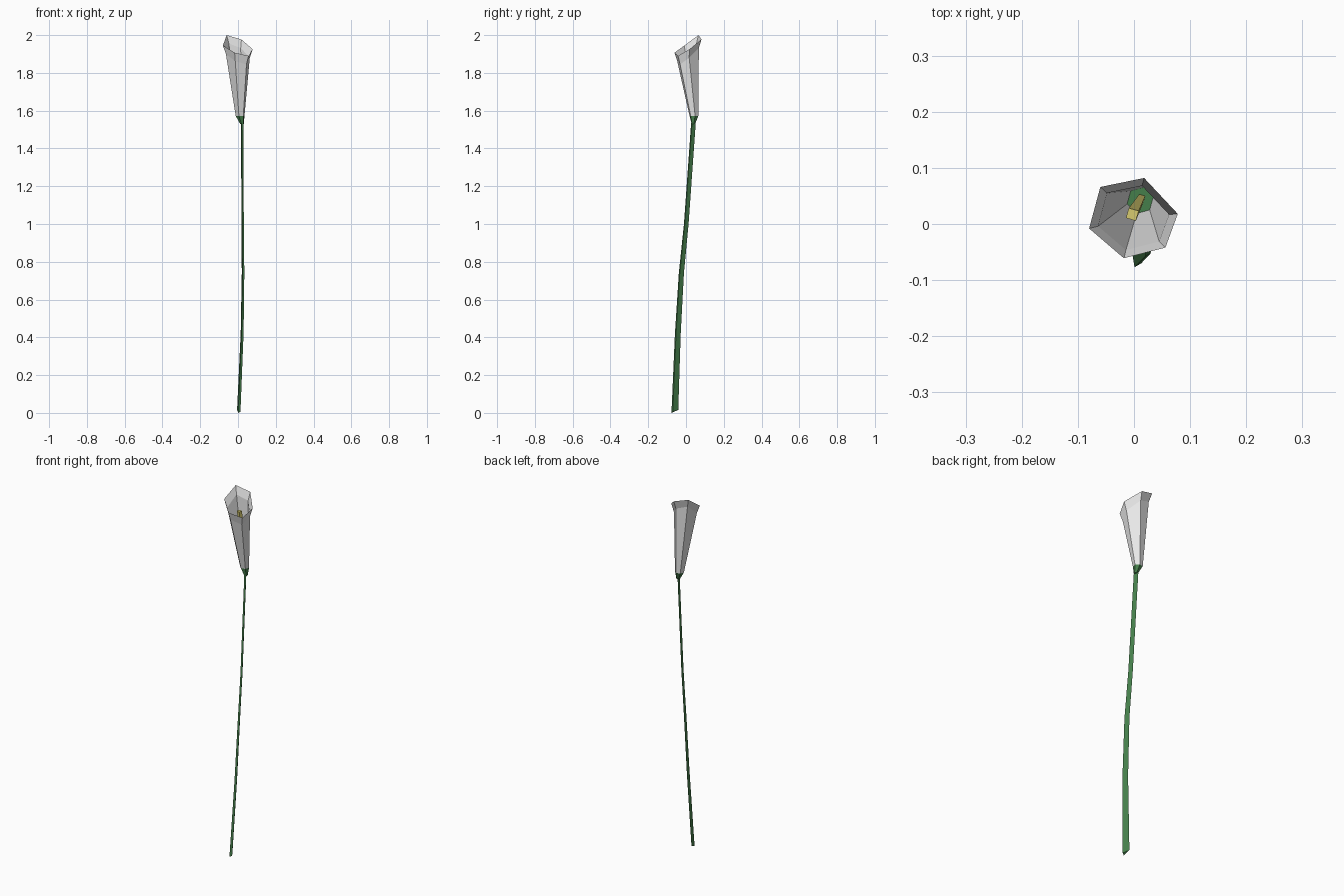
import bpy, math
from mathutils import Vector

if "Cube" in bpy.data.objects:
    bpy.data.objects.remove(bpy.data.objects["Cube"])


def material(name, rgb):
    m = bpy.data.materials.new(name)
    m.diffuse_color = (*rgb, 1)
    m.use_nodes = True
    m.node_tree.nodes["Principled BSDF"].inputs["Base Color"].default_value = m.diffuse_color
    return m


white = material("petal white", (0.8, 0.8, 0.8))
green = material("stem green", (0.06, 0.21, 0.07))
yellow = material("spadix yellow", (0.68, 0.60, 0.16))


def loft(name, rings, mat, cap_start=False, cap_end=False):
    """Skin a list of equal-length rings (counter-clockwise from above)."""
    n = len(rings[0])
    verts = [tuple(p) for r in rings for p in r]
    faces = []
    for k in range(len(rings) - 1):
        for i in range(n):
            j = (i + 1) % n
            faces.append((k*n + i, k*n + j, (k+1)*n + j, (k+1)*n + i))
    if cap_start:
        faces.append(tuple(reversed(range(n))))
    if cap_end:
        faces.append(tuple(range(len(verts) - n, len(verts))))
    me = bpy.data.meshes.new(name)
    me.from_pydata(verts, [], faces)
    me.materials.append(mat)
    ob = bpy.data.objects.new(name, me)
    bpy.context.collection.objects.link(ob)
    return ob


def ring(c, r, n, start=0):
    return [Vector((c[0] + r*math.cos(start + 2*math.pi*i/n),
                    c[1] + r*math.sin(start + 2*math.pi*i/n), c[2]))
            for i in range(n)]


# stem: flattened triangular section, thinning towards the flower
section = [(-0.002, -0.016), (0.010, -0.009), (-0.008, 0.020)]
path = [(0.003, -0.061, 0.0, 1.0), (0.021, -0.045, 0.42, 0.85),
        (0.026, -0.026, 0.74, 0.75), (0.024, 0.000, 1.0, 0.68),
        (0.021, 0.038, 1.535, 0.68)]
stem = [[Vector((x + s*u, y + s*v, z)) for u, v in section] for x, y, z, s in path]
stem[0][1].z, stem[0][2].z = 0.006, 0.016
loft("stem", stem, green, True, True)

# green cup joining the stem to the flower
base = (0.011, 0.042, 1.572)
base_ring = ring(base, 0.024, 6, math.radians(15))
loft("calyx", [ring((0.021, 0.039, 1.53), 0.010, 6, math.radians(15)), base_ring],
     green, True, True)

# trumpet petal with a slanted, flared rim
rim = [Vector(p) for p in [(0.078, 0.018, 1.925), (0.018, 0.082, 1.977),
                           (-0.060, 0.066, 2.0), (-0.080, -0.008, 1.945),
                           (-0.018, -0.061, 1.907), (0.056, -0.042, 1.89)]]
mid = Vector((0.0, 0.012, 0))
lip = [mid + Vector(((p.x - mid.x)*0.8, (p.y - mid.y)*0.8, p.z - 0.045)) for p in rim]
loft("petal", [base_ring, lip, rim], white)

# yellow spadix leaning with the trumpet
loft("spadix", [ring((0.013, 0.046, 1.573), 0.008, 4, 0.5),
                ring((-0.003, 0.017, 1.89), 0.013, 4, 0.5)], yellow, True, True)
